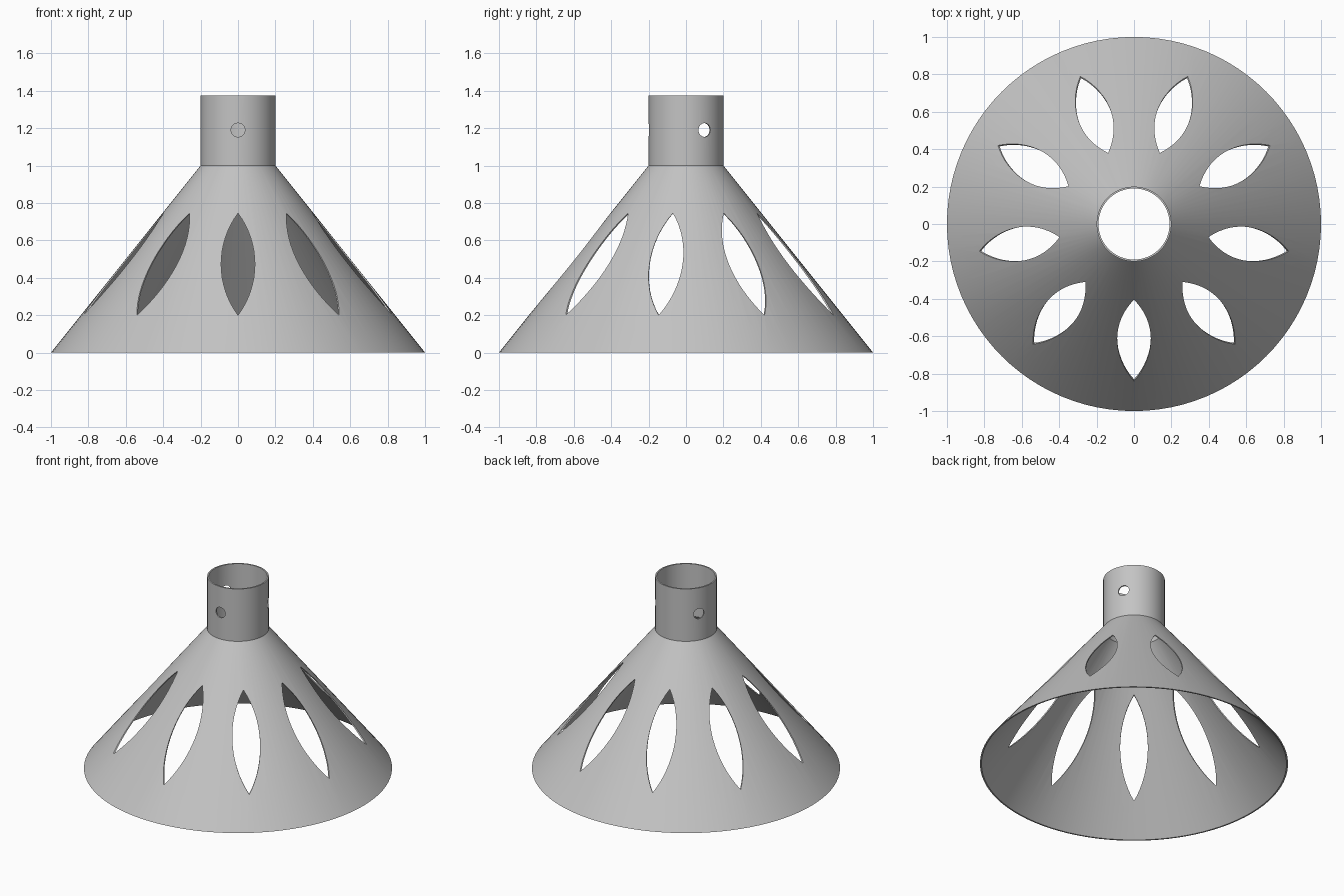
import bpy, bmesh, math
from mathutils import Matrix, Vector

default = bpy.data.objects.get("Cube")
if default:
    bpy.data.objects.remove(default, do_unlink=True)

SEGMENTS = 96
WALL = 0.01
BASE_R, NECK_R, NECK_Z, TOP_Z = 1.0, 0.2, 1.0, 1.375

grey = bpy.data.materials.new("light grey")
grey.use_nodes = True
grey.diffuse_color = (0.55, 0.55, 0.55, 1)
grey.node_tree.nodes["Principled BSDF"].inputs["Base Color"].default_value = grey.diffuse_color


def finish(bm, name):
    bmesh.ops.recalc_face_normals(bm, faces=bm.faces)
    mesh = bpy.data.meshes.new(name)
    bm.to_mesh(mesh)
    bm.free()
    obj = bpy.data.objects.new(name, mesh)
    bpy.context.collection.objects.link(obj)
    mesh.materials.append(grey)
    return obj


def lathe(name, profile):
    """Turn a closed (radius, height) profile around z."""
    bm = bmesh.new()
    rings = []
    for i in range(SEGMENTS):
        a = 2 * math.pi * i / SEGMENTS
        rings.append([bm.verts.new((r * math.cos(a), r * math.sin(a), z)) for r, z in profile])
    n = len(profile)
    for i in range(SEGMENTS):
        p, q = rings[i], rings[(i + 1) % SEGMENTS]
        for j in range(n):
            k = (j + 1) % n
            bm.faces.new((p[j], q[j], q[k], p[k]))
    return finish(bm, name)


def radial_prisms(bm, outline, near, far, count):
    """Repeat a prism with the (x, z) outline around z, starting at the front."""
    for i in range(count):
        spin = Matrix.Rotation(2 * math.pi * i / count, 3, 'Z')
        a, b = ([bm.verts.new(spin @ Vector((x, -d, z))) for x, z in outline]
                for d in (near, far))
        bm.faces.new(a)
        bm.faces.new(b[::-1])
        for j in range(len(outline)):
            k = (j + 1) % len(outline)
            bm.faces.new((a[j], b[j], b[k], a[k]))


def petal(low, high, half_width, steps=16):
    """Lens outline made of two mirrored circular arcs."""
    h = (high - low) / 2
    mid = (high + low) / 2
    radius = (h * h + half_width ** 2) / (2 * half_width)
    sweep = math.asin(h / radius)
    angles = [sweep * (2 * i / steps - 1) for i in range(steps)]
    side = [(radius * math.cos(t) - radius + half_width, radius * math.sin(t)) for t in angles]
    return [(x, mid + z) for x, z in side] + [(-x, mid - z) for x, z in side]


# Conical shade with its neck, one thin wall
shade = lathe("lamp_shade", [
    (BASE_R, 0), (NECK_R, NECK_Z), (NECK_R, TOP_Z),
    (NECK_R - WALL, TOP_Z), (NECK_R - WALL, NECK_Z), (BASE_R - WALL, 0)])

# Nine petal openings and three screw holes
cut = bmesh.new()
radial_prisms(cut, petal(0.2, 0.745, 0.09), 0.3, 1.1, 9)
circle = [(0.037 * math.cos(math.tau * i / 24), 1.19 + 0.037 * math.sin(math.tau * i / 24))
          for i in range(24)]
radial_prisms(cut, circle, 0.1, 0.3, 3)
cutter = finish(cut, "opening_cutter")
cutter.hide_render = True

boolean = shade.modifiers.new("openings", 'BOOLEAN')
boolean.operation = 'DIFFERENCE'
boolean.solver = 'EXACT'
boolean.object = cutter

bpy.ops.object.select_all(action='DESELECT')
shade.select_set(True)
bpy.context.view_layer.objects.active = shade
bpy.ops.object.modifier_apply(modifier=boolean.name)
bpy.data.objects.remove(cutter, do_unlink=True)
bpy.ops.object.shade_smooth_by_angle(angle=math.radians(30))
